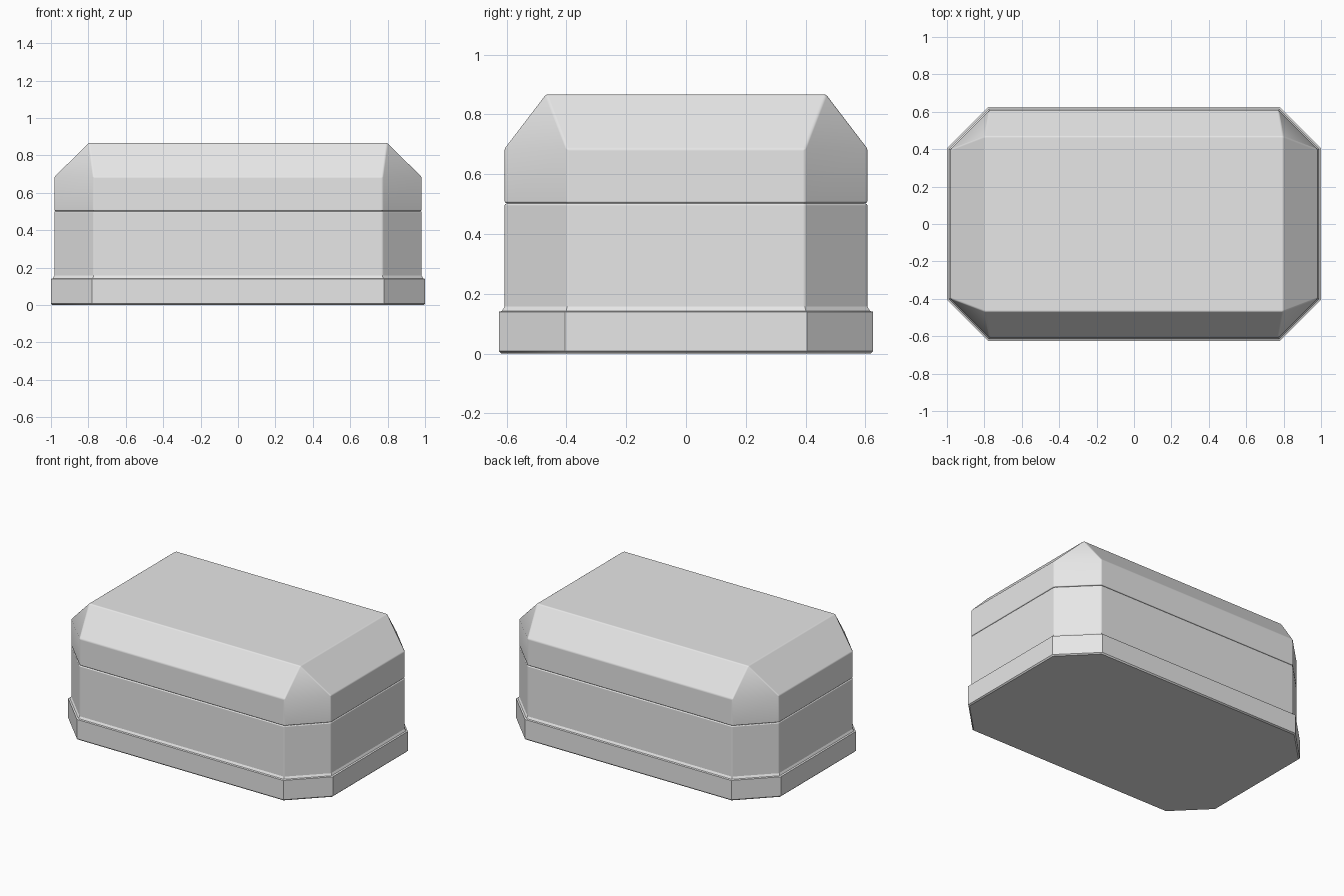
import bpy, bmesh, math

cube = bpy.data.objects.get("Cube")
if cube:
    bpy.data.objects.remove(cube, do_unlink=True)

# One plain grey for every part
grey = bpy.data.materials.new("plain_grey")
grey.use_nodes = True
GREY = (0.8, 0.8, 0.8, 1.0)
grey.diffuse_color = GREY
grey.node_tree.nodes["Principled BSDF"].inputs["Base Color"].default_value = GREY


def octagon(inset, z):
    """Outline of the box at a given inset, with chamfered corners."""
    return (1.0 - inset, 0.625 - inset, 0.22 - 0.586 * inset, z)


def loft(name, rings, bevel):
    """Join rings (half x, half y, corner cut, z) into a closed solid."""
    bm = bmesh.new()
    loops = []
    for hx, hy, c, z in rings:
        outline = [(hx, -hy + c), (hx, hy - c), (hx - c, hy), (-hx + c, hy),
                   (-hx, hy - c), (-hx, -hy + c), (-hx + c, -hy), (hx - c, -hy)]
        loops.append([bm.verts.new((x, y, z)) for x, y in outline])
    for low, high in zip(loops, loops[1:]):
        for i in range(8):
            j = (i + 1) % 8
            bm.faces.new((low[i], low[j], high[j], high[i]))
    bm.faces.new(loops[0][::-1])
    bm.faces.new(loops[-1])
    bmesh.ops.remove_doubles(bm, verts=bm.verts, dist=1e-5)
    bmesh.ops.recalc_face_normals(bm, faces=bm.faces)
    mesh = bpy.data.meshes.new(name)
    bm.to_mesh(mesh)
    bm.free()
    mesh.materials.append(grey)
    obj = bpy.data.objects.new(name, mesh)
    bpy.context.collection.objects.link(obj)
    bpy.ops.object.select_all(action='DESELECT')
    obj.select_set(True)
    bpy.context.view_layer.objects.active = obj
    bpy.ops.object.shade_smooth_by_angle(angle=math.radians(35))
    if bevel:
        mod = obj.modifiers.new("soft_edges", 'BEVEL')
        mod.width = bevel
        mod.segments = 2
        mod.limit_method = 'ANGLE'
        mod.angle_limit = math.radians(25)
        mod.harden_normals = True
    return obj


# Plinth with a chamfered foot and a small cove up to the wall
loft("base", [octagon(0.008, 0.0), octagon(0.0, 0.008), octagon(0.0, 0.14),
              octagon(0.010, 0.143), octagon(0.018, 0.157)], 0)

# Straight wall of the box
loft("body", [octagon(0.018, 0.12), octagon(0.018, 0.502)], 0.007)

# Recessed neck inside the seam
loft("neck", [octagon(0.028, 0.48), octagon(0.028, 0.53)], 0)

# Lid: short wall, then slopes up to a plain rectangular top
loft("lid", [octagon(0.018, 0.503), octagon(0.018, 0.685),
             (0.797, 0.468, 0.0, 0.867)], 0.007)
